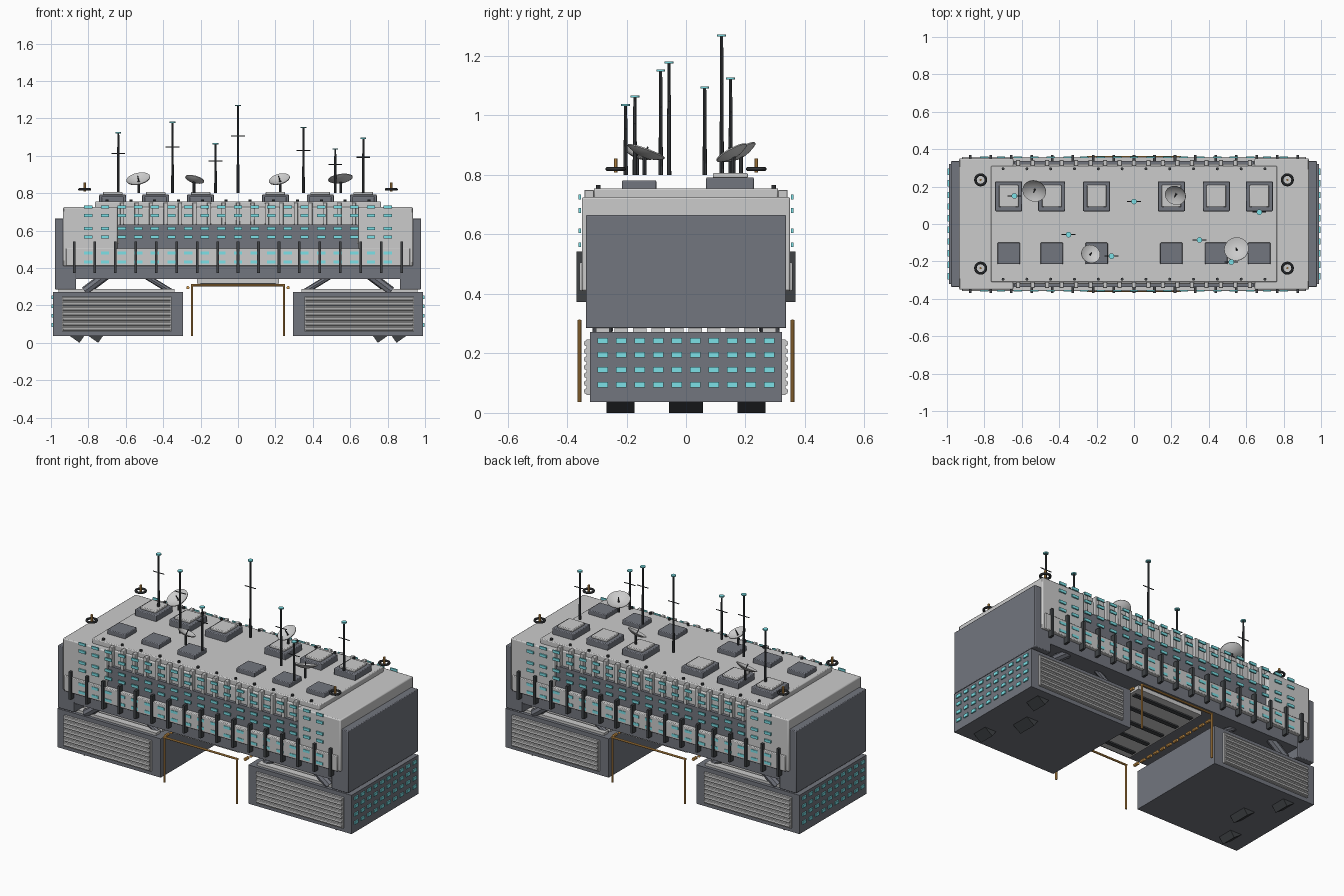
import bpy, bmesh, math
from mathutils import Matrix, Vector

if "Cube" in bpy.data.objects:
    bpy.data.objects.remove(bpy.data.objects["Cube"])

def mat(name, r, g, b):
    m = bpy.data.materials.new(name)
    m.diffuse_color = (r, g, b, 1)
    m.use_nodes = True
    m.node_tree.nodes["Principled BSDF"].inputs["Base Color"].default_value = m.diffuse_color
    return m

LIGHT = mat("light_metal", .72, .73, .74)
DARK = mat("dark_metal", .17, .18, .21)
BLACK = mat("black_metal", .05, .055, .06)
CYAN = mat("window_glow", .2, .75, .8)
ORANGE = mat("copper", .7, .35, .08)
S = (-1, 1)

class Part:
    """Collects primitives into one named mesh object."""
    def __init__(self, name, material):
        self.name, self.material, self.bm = name, material, bmesh.new()

    def box(self, c, s, rot=None):
        m = Matrix.Translation(c) @ (rot or Matrix()) @ Matrix.Diagonal((*s, 1))
        bmesh.ops.create_cube(self.bm, size=1, matrix=m)

    def span(self, x0, x1, y0, y1, z0, z1):
        self.box(((x0+x1)/2, (y0+y1)/2, (z0+z1)/2), (abs(x1-x0), abs(y1-y0), abs(z1-z0)))

    def rod(self, a, b, r, n=10, r2=None):
        a, b = Vector(a), Vector(b)
        d = b - a
        m = Matrix.Translation((a+b)/2) @ d.to_track_quat('Z', 'Y').to_matrix().to_4x4()
        bmesh.ops.create_cone(self.bm, cap_ends=True, segments=n, radius1=r,
                              radius2=r if r2 is None else r2, depth=d.length, matrix=m)

    def lathe(self, prof, m, n=24):
        rings = [[self.bm.verts.new(m @ Vector((r*math.cos(2*math.pi*i/n), r*math.sin(2*math.pi*i/n), z)))
                  for i in range(n)] for r, z in prof]
        for a, b in zip(rings, rings[1:]):
            for i in range(n):
                j = (i+1) % n
                self.bm.faces.new((a[i], a[j], b[j], b[i]))

    def done(self, bevel=0):
        me = bpy.data.meshes.new(self.name)
        self.bm.to_mesh(me)
        self.bm.free()
        me.materials.append(self.material)
        o = bpy.data.objects.new(self.name, me)
        bpy.context.collection.objects.link(o)
        if bevel:
            b = o.modifiers.new("bevel", 'BEVEL')
            b.width, b.segments = bevel, 2
        bpy.context.view_layer.objects.active = o
        o.select_set(True)
        bpy.ops.object.shade_smooth_by_angle(angle=math.radians(35))
        o.select_set(False)

# Main hull: narrower middle (recess) and two full-width ends, roof slab
p = Part("upper_hull", LIGHT)
p.span(-.65, .65, -.32, .32, .5, .725)
for s in S:
    p.span(s*.645, s*.935, -.35, .35, .41, .725)
p.done(.006)
p = Part("roof_slab", LIGHT)
p.span(-.765, .765, -.31, .31, .72, .755)
p.done(.005)
p = Part("lower_hull", DARK)
p.span(-.88, .88, -.335, .335, .34, .53)
for s in S:
    p.span(-.64, .64, s*.31, s*.338, .51, .632)
p.done()

# Dark end caps
p = Part("end_caps", DARK)
for s in S:
    p.span(s*.865, s*.978, -.337, .337, .285, .665)
p.done(.004)

# Side skirt band, dark ribs and upper fins on both sides
band, ribs, fins = Part("skirt_bands", LIGHT), Part("skirt_ribs", BLACK), Part("upper_fins", LIGHT)
for s in S:
    band.span(-.92, .92, s*.325, s*.358, .41, .505)
    for i in range(17):
        x = -.875 + i*.1094
        ribs.span(x-.007, x+.007, s*.335, s*.368, .373, .542)
        x = -.62 + i*.0775
        fins.span(x-.011, x+.011, s*.31, s*.342, .632, .75)
band.done(.004)
ribs.done()
fins.done(.003)

# Hull windows and windows on the outer ends of the leg blocks
p = Part("windows", CYAN)
for s in S:
    for z in (.726, .68, .612, .565, .48, .432):
        for i in range(19):
            p.box((-.8 + i*.0889, s*.357, z), (.045, .008, .016))
    for z in (.095, .145, .195, .243):
        for i in range(10):
            p.box((s*.993, -.28 + i*.0622, z), (.008, .034, .019))
p.done()

# Leg blocks with louvred side panels, necks and tilted feet
blocks, panels, necks, feet = (Part("leg_blocks", DARK), Part("louvre_panels", LIGHT),
                               Part("leg_necks", LIGHT), Part("tilted_feet", BLACK))
for s in S:
    blocks.span(s*.295, s*.99, -.322, .322, .036, .272)
    for i in range(10):
        y = -.28 + i*.0622
        necks.span(s*.34, s*.96, y-.022, y+.022, .268, .287)
    for t in S:
        panels.span(s*.355, s*.94, t*.315, t*.334, .06, .247)
        for i in range(7):
            z = .073 + i*.0268
            panels.rod((s*.36, t*.333, z), (s*.935, t*.333, z), .0105, 8)
    for x, y, w in ((.87, -.22, .095), (.77, 0, .115), (.87, .22, .095)):
        a = math.radians(35)
        h = .5*(.09*math.sin(a) + .05*math.cos(a))
        feet.box((s*x, y, h), (.09, w, .05), Matrix.Rotation(-s*a, 4, 'Y'))
for q in (blocks, panels, necks, feet):
    q.done()

# Diagonal struts between hull and leg blocks
p = Part("diagonal_struts", DARK)
for s in S:
    for y in (-.29, .29):
        p.rod((s*.82, y, .275), (s*.52, y, .5), .025, 8)
        p.rod((s*.36, y*.9, .275), (s*.5, y*.9, .36), .015, 8)
p.done()

# Underside plate with dark bars and copper dashes
p = Part("underside_plate", LIGHT)
p.span(-.22, .22, -.3, .3, .316, .342)
p.done()
p = Part("underside_bars", BLACK)
for i in range(5):
    y = -.24 + i*.12
    p.span(-.2, .2, y-.013, y+.013, .308, .32)
p.done()
p = Part("copper_pipes", ORANGE)
for s in S:
    p.rod((-.25, s*.358, .308), (.25, s*.358, .308), .006)
    for t in S:
        p.rod((t*.245, s*.358, .036), (t*.245, s*.358, .312), .006)
    for i in range(12):
        y = -.3 + i*.0545
        p.rod((s*.268, y-.016, .295), (s*.268, y+.016, .295), .009, 8)
p.done()

# Roof hatches: tall capped row at the back, low row at the front
low, caps = Part("roof_hatches", DARK), Part("hatch_caps", LIGHT)
for s in S:
    for x in (.2, .44, .67):
        low.span(s*x-.072, s*x+.072, .068, .228, .75, .792)
        caps.span(s*x-.052, s*x+.052, .09, .208, .79, .806)
        low.span(s*x-.06, s*x+.06, -.215, -.1, .75, .782)
low.done(.004)
caps.done(.004)

# Roof edge bolts
p = Part("roof_bolts", BLACK)
for s in S:
    for i in range(12):
        x = -.7 + i*.1273
        p.rod((x, s*.295, .75), (x, s*.295, .766), .008, 8)
p.done()

# Antennas with crossbars and glowing tips
mast, tips = Part("antennas", BLACK), Part("antenna_tips", CYAN)
for x, y, h in ((-.64, .15, 1.125), (-.35, -.057, 1.18), (-.12, -.172, 1.065), (0, .12, 1.27),
                (.35, -.085, 1.152), (.52, -.203, 1.037), (.67, .063, 1.095)):
    z = .8 + (h-.8)*.65
    mast.rod((x, y, .8), (x, y, h), .0075, 8, .005)
    mast.rod((x-.037, y, z), (x+.037, y, z), .003, 6)
    tips.rod((x, y, h-.005), (x, y, h+.002), .015, 12)
mast.done()
tips.done()

# Satellite dishes: back pair leans to the front, front pair to the back
dish, posts = Part("satellite_dishes", LIGHT), Part("dish_posts", BLACK)
for x, y, r, yaw in ((-.53, .185, .064, -12), (-.235, -.165, .052, 15),
                     (.225, .16, .057, -15), (.55, -.14, .066, -8)):
    tilt = 28 if y > 0 else -20
    m = (Matrix.Translation((x, y, .862)) @ Matrix.Rotation(math.radians(yaw), 4, 'Y')
         @ Matrix.Rotation(math.radians(tilt), 4, 'X'))
    dish.lathe([(r*k, .3*r*k*k) for k in (.02, .3, .6, .85, 1)]
               + [(r*k, .3*r*k*k - .004) for k in (1, .85, .6, .3, .02)], m)
    posts.rod((x, y, .8), (x, y, .864), .007, 8)
    posts.rod((x, y, .862), m @ Vector((0, 0, .035)), .003, 6)
dish.done()
posts.done()

# Corner rings with copper pins
rings, pins = Part("corner_rings", BLACK), Part("corner_pins", ORANGE)
for s in S:
    for t in S:
        c = Matrix.Translation((s*.82, t*.236, .82))
        prof = [(.028 + .007*math.cos(k*math.pi/4), .007*math.sin(k*math.pi/4)) for k in range(9)]
        rings.lathe(prof, c, 20)
        pins.rod((s*.82, t*.236, .808), (s*.82, t*.236, .856), .006, 8)
rings.done()
pins.done()
